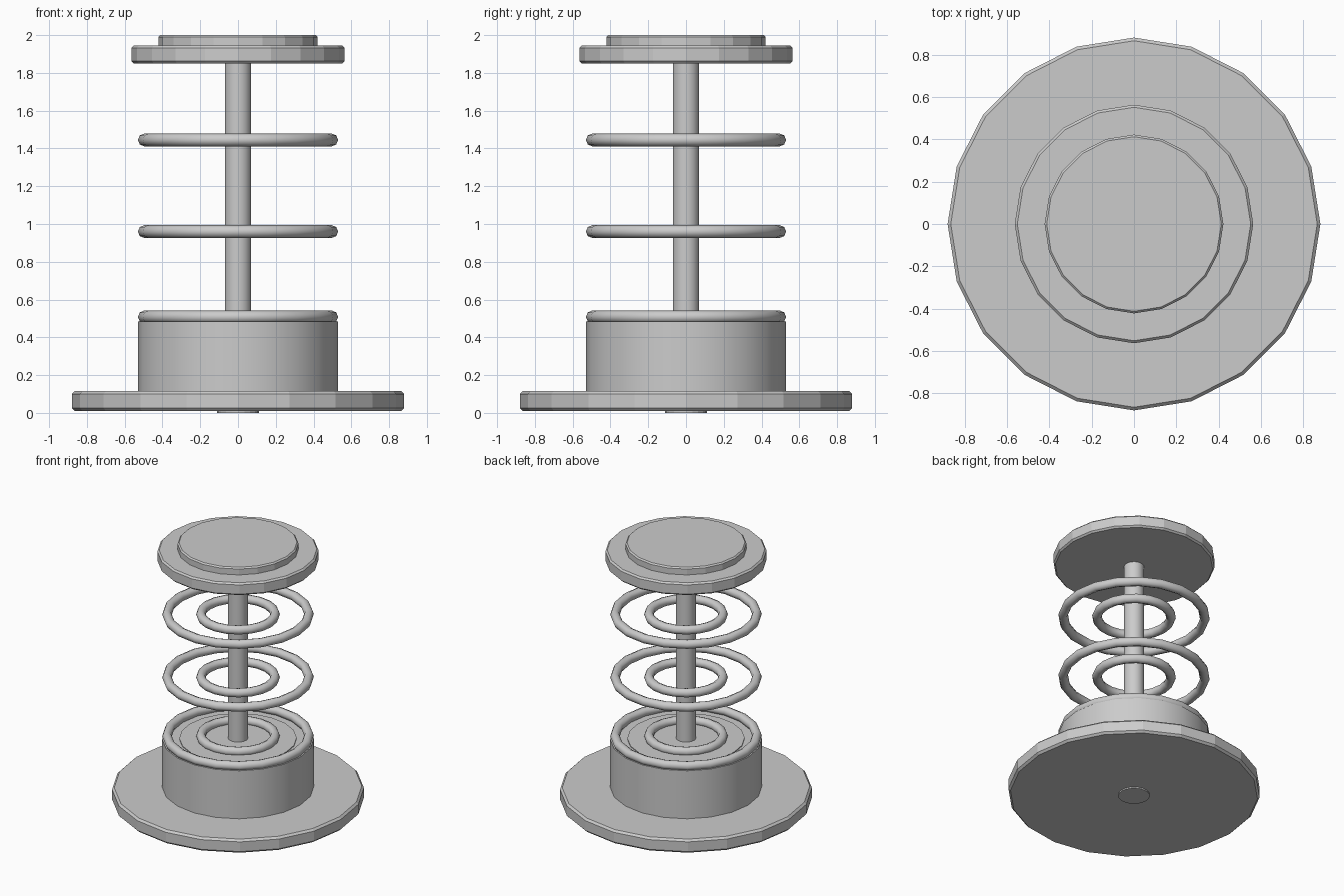
import bpy, bmesh, math

if "Cube" in bpy.data.objects:
    bpy.data.objects.remove(bpy.data.objects["Cube"])

SIDES = 20


def lathe(name, profile, closed=False, smooth=None):
    """Revolve (radius, z) points around z; open profiles get flat end caps."""
    bm = bmesh.new()
    loops = []
    for i in range(SIDES):
        a = 2 * math.pi * i / SIDES
        loops.append([bm.verts.new((r * math.cos(a), r * math.sin(a), z)) for r, z in profile])
    n = len(profile)
    for i in range(SIDES):
        p, q = loops[i], loops[(i + 1) % SIDES]
        for j in range(n if closed else n - 1):
            k = (j + 1) % n
            bm.faces.new((p[j], q[j], q[k], p[k]))
    if not closed:
        bm.faces.new([l[0] for l in reversed(loops)])
        bm.faces.new([l[-1] for l in loops])
    bmesh.ops.recalc_face_normals(bm, faces=bm.faces)
    mesh = bpy.data.meshes.new(name)
    bm.to_mesh(mesh)
    bm.free()
    obj = bpy.data.objects.new(name, mesh)
    bpy.context.collection.objects.link(obj)
    if smooth:
        bpy.ops.object.select_all(action='DESELECT')
        obj.select_set(True)
        bpy.context.view_layer.objects.active = obj
        bpy.ops.object.shade_smooth_by_angle(angle=math.radians(smooth))
    return obj


def disc(name, r, z0, z1, bevel=0.0, smooth=None):
    if bevel:
        prof = [(r - bevel, z0), (r, z0 + bevel), (r, z1 - bevel), (r - bevel, z1)]
    else:
        prof = [(r, z0), (r, z1)]
    return lathe(name, prof, smooth=smooth)


def ring(name, outer, z, minor=0.034, segs=8):
    prof = []
    for i in range(segs):
        a = 2 * math.pi * i / segs
        prof.append((outer - minor + minor * math.cos(a), z + minor * math.sin(a)))
    return lathe(name, prof, closed=True, smooth=50)


# Base plate and the small foot under it
disc("foot_pad", 0.11, 0.0, 0.03)
disc("base_plate", 0.88, 0.01, 0.115, 0.015)

# Drum housing with a slightly raised inner floor
disc("drum_housing", 0.53, 0.10, 0.485, smooth=30)
disc("drum_floor", 0.41, 0.47, 0.492)

# Central shaft
disc("shaft", 0.07, 0.47, 1.87, smooth=30)

# Pairs of outer and inner rings at three heights
for i, z in enumerate((0.508, 0.96, 1.445)):
    ring(f"outer_ring_{i + 1}", 0.53, z)
    ring(f"inner_ring_{i + 1}", 0.293, z)

# Stepped top cap
disc("top_plate", 0.563, 1.85, 1.945, 0.012)
disc("top_cap", 0.422, 1.935, 2.0, 0.01)
